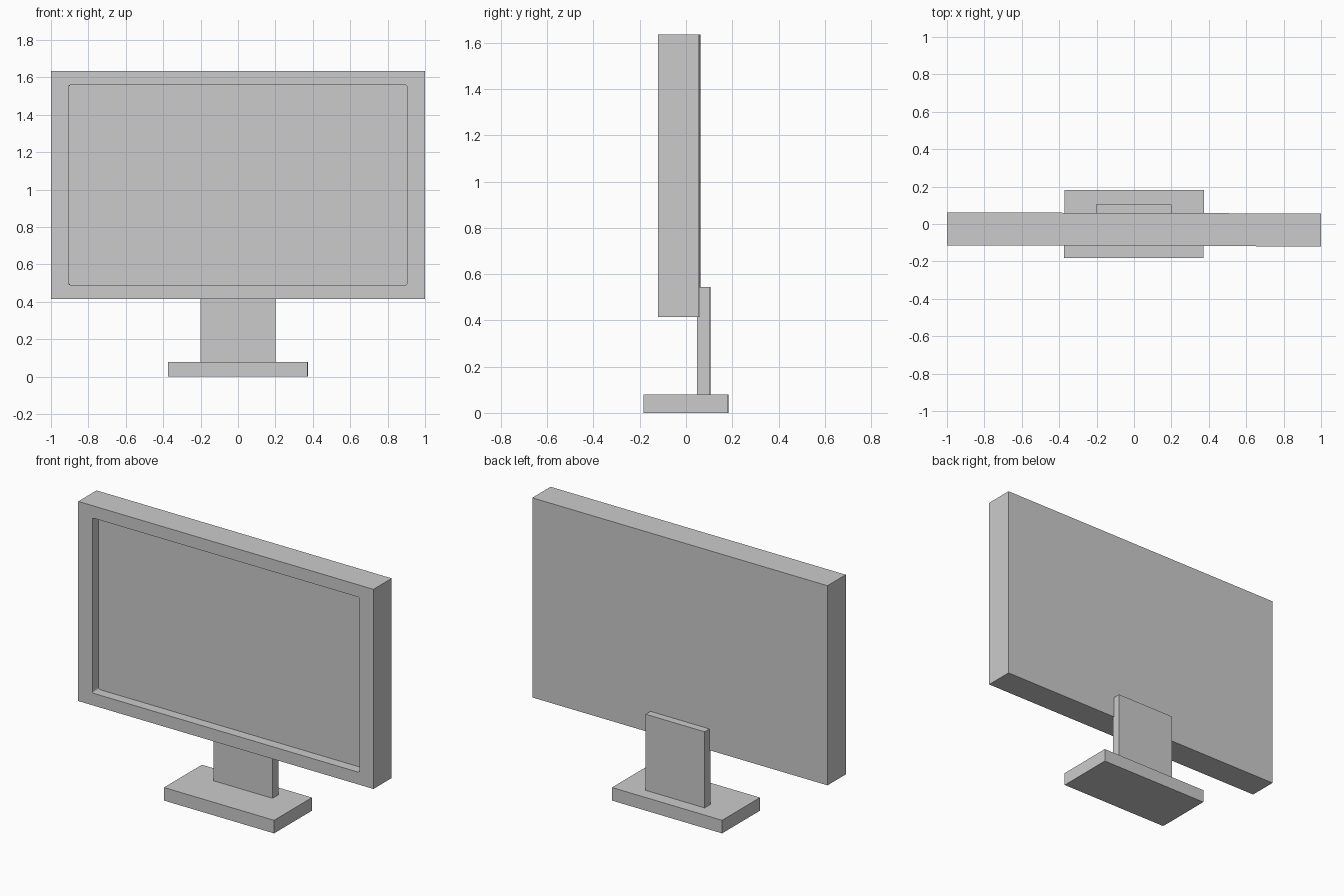
import bpy, bmesh, math
from mathutils import Vector, Matrix

if "Cube" in bpy.data.objects:
    bpy.data.objects.remove(bpy.data.objects["Cube"])

TURN = Matrix.Rotation(-0.003, 4, 'Z')   # the whole model is turned very slightly


def box(name, lo, hi, corner=0.0):
    """Box between two corners; corner rounds the edges that run along y."""
    lo, hi = Vector(lo), Vector(hi)
    bm = bmesh.new()
    bmesh.ops.create_cube(bm, size=1)
    bmesh.ops.scale(bm, vec=hi - lo, verts=bm.verts)
    bmesh.ops.translate(bm, vec=(lo + hi) / 2, verts=bm.verts)
    if corner:
        edges = [e for e in bm.edges
                 if abs(e.verts[0].co.y - e.verts[1].co.y) > 1e-4]
        bmesh.ops.bevel(bm, geom=edges, offset=corner, segments=4,
                        profile=0.5, affect='EDGES')
    bmesh.ops.transform(bm, matrix=TURN, verts=bm.verts)
    bmesh.ops.recalc_face_normals(bm, faces=bm.faces)
    mesh = bpy.data.meshes.new(name)
    bm.to_mesh(mesh)
    bm.free()
    obj = bpy.data.objects.new(name, mesh)
    bpy.context.collection.objects.link(obj)
    return obj


# Foot plate and upright neck behind the screen
box("base", (-0.373, -0.182, 0), (0.373, 0.182, 0.08))
box("neck", (-0.2, 0.048, 0.08), (0.2, 0.105, 0.545))

# Screen housing with a recessed display
housing = box("screen_housing", (-1, -0.117, 0.415), (1, 0.059, 1.635))
cutter = box("recess_cutter", (-0.905, -0.3, 0.49), (0.905, -0.057, 1.56), 0.012)
cutter.hide_render = True
cutter.hide_viewport = True
cut = housing.modifiers.new("display_recess", 'BOOLEAN')
cut.operation = 'DIFFERENCE'
cut.solver = 'EXACT'
cut.object = cutter
